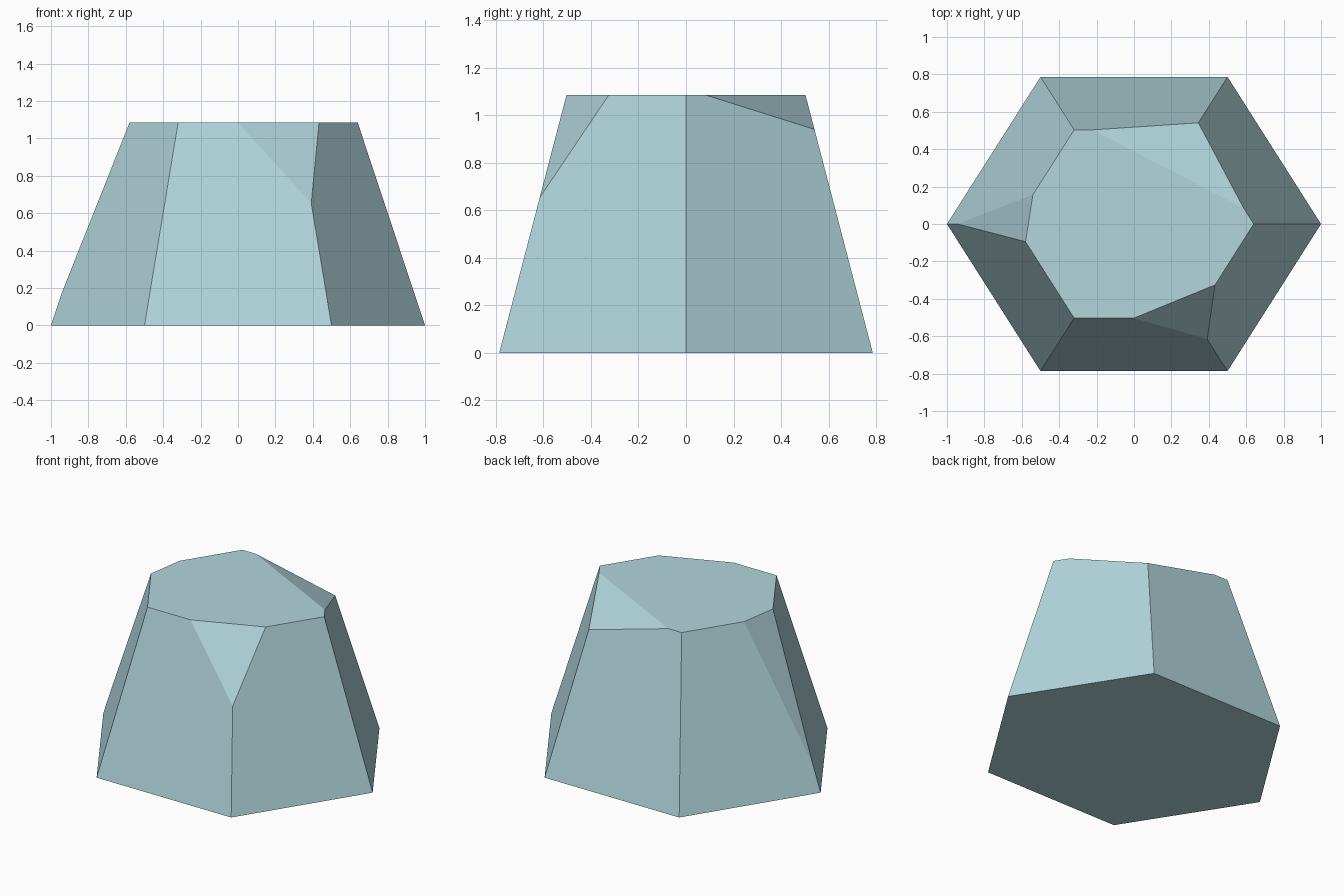
import bpy
import bmesh
from math import cos, sin, pi
from mathutils import Vector
from mathutils.geometry import normal

cube = bpy.data.objects.get("Cube")
if cube:
    bpy.data.objects.remove(cube, do_unlink=True)

HEIGHT = 1.085
TAPER = 0.64      # top size relative to the base
DEPTH = 0.908     # y squash of the hexagon


def make_material(name, colour):
    mat = bpy.data.materials.new(name)
    mat.use_nodes = True
    mat.diffuse_color = colour
    mat.node_tree.nodes["Principled BSDF"].inputs["Base Color"].default_value = colour
    return mat


def hexagon(bm, scale, z):
    return [bm.verts.new((scale * cos(k * pi / 3), scale * DEPTH * sin(k * pi / 3), z))
            for k in range(6)]


# Tapered six-sided block
bm = bmesh.new()
bottom = hexagon(bm, 1.0, 0.0)
top = hexagon(bm, TAPER, HEIGHT)
bm.faces.new(bottom[::-1])
bm.faces.new(top)
for k in range(6):
    j = (k + 1) % 6
    bm.faces.new((bottom[k], bottom[j], top[j], top[k]))

# Chipped corners: two points on the top rim and one down the corner edge
chips = [
    ((0.0, -0.503, HEIGHT), (0.434, -0.325, HEIGHT), (0.392, -0.618, 0.65)),
    ((-0.58, -0.095, HEIGHT), (-0.54, 0.16, HEIGHT), (-0.944, 0.0, 0.17)),
    ((-0.22, 0.503, HEIGHT), (0.586, 0.085, HEIGHT), (0.344, 0.543, 0.94)),
]
centre = Vector((0, 0, HEIGHT / 2))
for chip in chips:
    points = [Vector(p) for p in chip]
    outward = normal(points)
    if outward.dot(points[0] - centre) < 0:
        outward.negate()
    bmesh.ops.bisect_plane(bm, geom=bm.verts[:] + bm.edges[:] + bm.faces[:], dist=0.0001,
                           plane_co=points[0], plane_no=outward, clear_outer=True)
    rim = [e for e in bm.edges if e.is_boundary]
    bmesh.ops.holes_fill(bm, edges=rim, sides=0)

bmesh.ops.recalc_face_normals(bm, faces=bm.faces[:])
mesh = bpy.data.meshes.new("chipped_block")
bm.to_mesh(mesh)
bm.free()
mesh.materials.append(make_material("pale blue stone", (0.445, 0.673, 0.716, 1.0)))
block = bpy.data.objects.new("chipped_block", mesh)
bpy.context.collection.objects.link(block)
